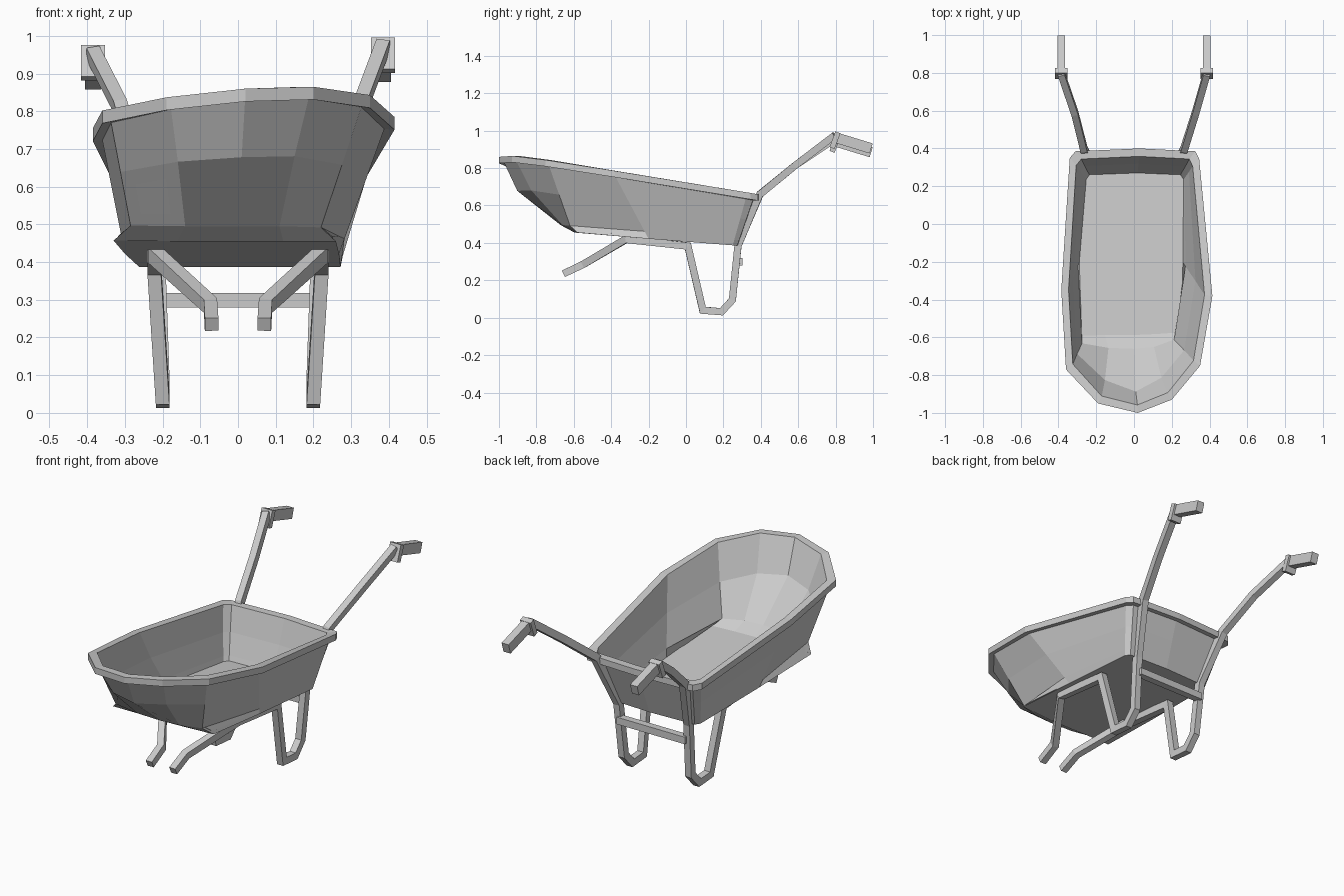
import bpy, bmesh
from mathutils import Vector as V

if "Cube" in bpy.data.objects:
    bpy.data.objects.remove(bpy.data.objects["Cube"])


def make(name, rings):
    """Loft equal-length closed rings and cap both ends."""
    bm = bmesh.new()
    loops = [[bm.verts.new(p) for p in r] for r in rings]
    n = len(loops[0])
    for a, b in zip(loops, loops[1:]):
        for i in range(n):
            j = (i + 1) % n
            bm.faces.new((a[i], a[j], b[j], b[i]))
    bm.faces.new(loops[0][::-1])
    bm.faces.new(loops[-1])
    bmesh.ops.recalc_face_normals(bm, faces=bm.faces)
    me = bpy.data.meshes.new(name)
    bm.to_mesh(me)
    bm.free()
    ob = bpy.data.objects.new(name, me)
    bpy.context.collection.objects.link(ob)
    return ob


def bar(name, path, w, h):
    """Sweep a w x h rectangle along a path with mitred corners."""
    pts = [V(p) for p in path]
    rings = []
    for i, p in enumerate(pts):
        a = (p - pts[i - 1]).normalized() if i else (pts[1] - p).normalized()
        b = (pts[i + 1] - p).normalized() if i < len(pts) - 1 else a
        t = (a + b).normalized()
        s = (V((1, 0, 0)) - t * t.x).normalized()
        up = s.cross(t) * (h / 2 / max(t.dot(a), 0.5))
        s = s * (w / 2)
        rings.append([p + s + up, p - s + up, p - s - up, p + s - up])
    return make(name, rings)


# Tray: rim and floor outlines, running back -> right -> front -> left
rim = [V(p) for p in [
    (-.31, .385, .66), (.03, .40, .662), (.325, .385, .66), (.345, .345, .667),
    (.415, -.38, .785), (.35, -.75, .843), (.20, -.93, .865), (.02, -1, .86),
    (-.19, -.95, .837), (-.36, -.77, .802), (-.385, -.35, .755), (-.34, .35, .665)]]
floor = [V(p) for p in [
    (-.245, .275, .387), (.02, .285, .387), (.255, .275, .387), (.272, .25, .387),
    (.268, -.2, .422), (.26, -.58, .455), (.12, -.59, .455), (0, -.595, .455),
    (-.16, -.595, .455), (-.33, -.60, .457), (-.30, -.2, .422), (-.262, .25, .387)]]
front_knee = [(.22, -.62, .492), (.11, -.66, .495), (0, -.67, .495),
              (-.14, -.665, .495), (-.285, -.64, .497)]


def shrink(ring, sx, sy, dz):
    return [V((p.x * sx, -.3 + (p.y + .3) * sy, p.z + dz)) for p in ring]


wall = shrink(rim, .935, .96, -.032)
knee = [f.lerp(w, .12) for f, w in zip(floor, wall)]
knee[5:10] = [V(p) for p in front_knee]
mid = [k.lerp(w, .52) for k, w in zip(knee, wall)]
for i, d in ((6, .04), (7, .075), (8, .04)):
    mid[i] += V((0, -d, .01))
make("tray", [
    floor, knee, mid, wall, shrink(rim, 1, 1, -.034), rim, shrink(rim, .9, .94, 0),
    shrink(mid, .965, .975, .005), shrink(knee, .965, .975, .008), shrink(floor, .965, .975, .012)])

# Tubular frame: handle, bent leg, rail under the tray and wheel strut per side
for s, side, dz, bow in ((1, "right", 0, 0), (-1, "left", -.02, .012)):
    path = [(.385, .795, .975 + dz), (.325 - bow, .585, .815), (.265, .395, .66),
            (.21, .278, .385), (.2, .248, .095), (.2, .19, .032), (.2, .09, .04),
            (.222, .01, .383), (.222, -.32, .42), (.073, -.55, .285), (.07, -.655, .235)]
    bar(side + "_frame", [(s * x, y, z) for x, y, z in path], .036, .038)
    # Grip with a collar at its front end
    x = s * .385
    bar(side + "_grip", [(x, .79, .966 + dz), (x, .99, .905 + dz)], .042, .056)
    bar(side + "_grip_collar", [(x, .783, .954 + dz), (x, .81, .944 + dz)], .064, .09)

# Crossbar behind the legs
bar("crossbar", [(.2, .282, .30), (.2, .302, .30)], .001, .038).hide_render = False
bpy.data.objects.remove(bpy.data.objects["crossbar"])
make("crossbar", [[(x, .265, .28), (x, .303, .28), (x, .303, .318), (x, .265, .318)]
                  for x in (-.205, .205)])
